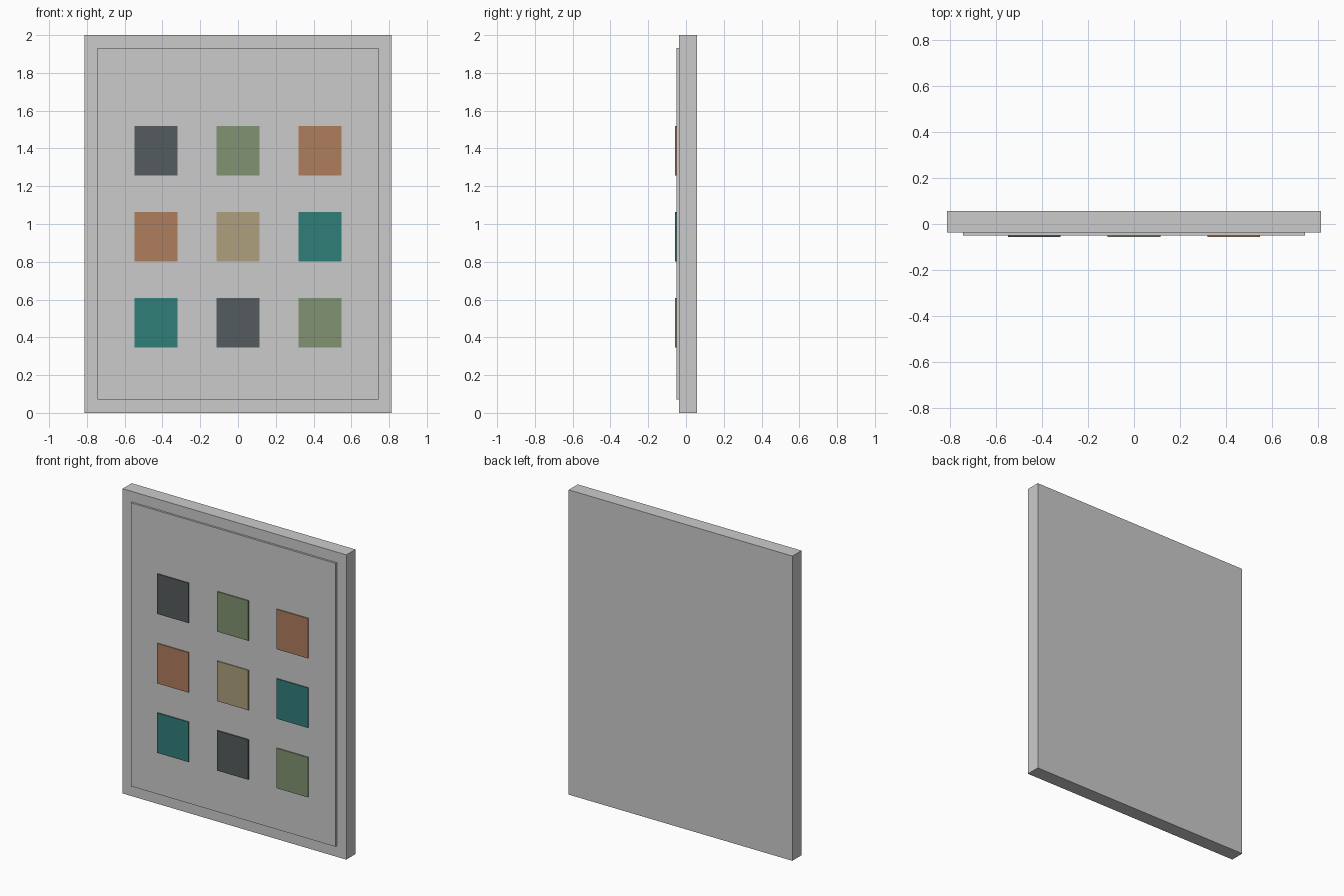
import bpy

if "Cube" in bpy.data.objects:
    bpy.data.objects.remove(bpy.data.objects["Cube"])


def material(name, rgb):
    m = bpy.data.materials.new(name)
    m.diffuse_color = (*rgb, 1.0)
    m.use_nodes = True
    m.node_tree.nodes["Principled BSDF"].inputs["Base Color"].default_value = m.diffuse_color
    return m


def box(name, x, y, z, mat=None):
    """Box spanning the (min, max) ranges x, y, z."""
    centre = [(a + b) / 2 for a, b in (x, y, z)]
    bpy.ops.mesh.primitive_cube_add(size=1, location=centre)
    ob = bpy.context.object
    ob.name = name
    ob.scale = [b - a for a, b in (x, y, z)]
    bpy.ops.object.transform_apply(location=False, rotation=False, scale=True)
    if mat:
        ob.data.materials.append(mat)
    return ob


charcoal = material("charcoal", (0.09, 0.105, 0.11))
green = material("sage_green", (0.22, 0.29, 0.165))
orange = material("terracotta", (0.43, 0.205, 0.11))
tan = material("sand", (0.42, 0.35, 0.20))
teal = material("teal", (0.03, 0.21, 0.19))

# Backing slab and raised front panel
box("backing_slab", (-0.812, 0.812), (-0.037, 0.057), (0, 2))
box("front_panel", (-0.743, 0.743), (-0.050, -0.036), (0.071, 1.931))

# 3 x 3 grid of sample tiles, bottom row first
rows = [(teal, charcoal, green), (orange, tan, teal), (charcoal, green, orange)]
TILE_W, TILE_H = 0.228, 0.262
for r, row in enumerate(rows):
    for c, mat in enumerate(row):
        x = (c - 1) * 0.433
        z = 0.476 + r * 0.456
        box(f"sample_tile_{r + 1}_{c + 1}",
            (x - TILE_W / 2, x + TILE_W / 2), (-0.057, -0.049),
            (z - TILE_H / 2, z + TILE_H / 2), mat)
